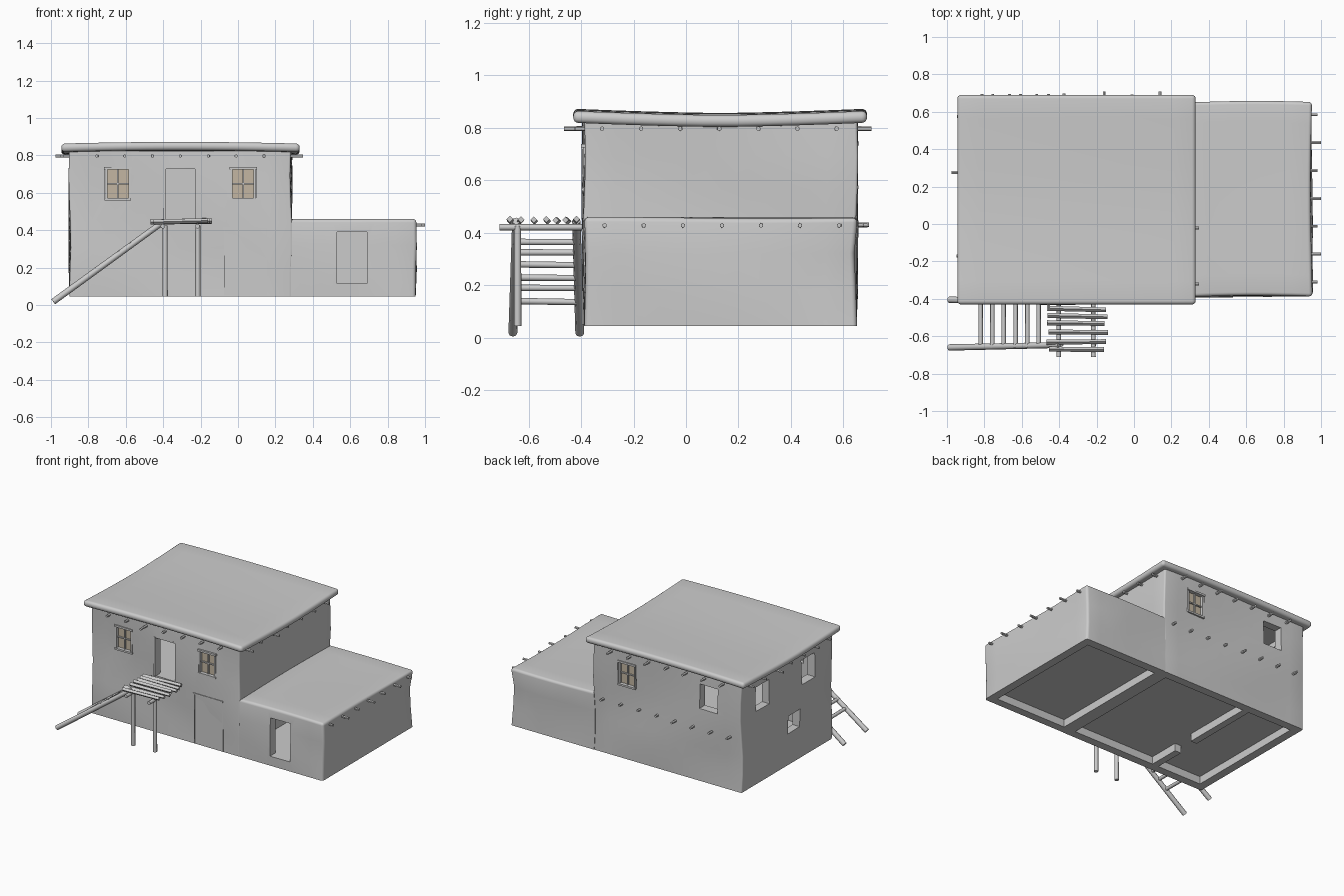
import bpy, bmesh, math, random
from mathutils import Vector

if "Cube" in bpy.data.objects:
    bpy.data.objects.remove(bpy.data.objects["Cube"])

random.seed(4)
tan = bpy.data.materials.new("tan_glass")
tan.diffuse_color = (0.55, 0.47, 0.36, 1)
tan.use_nodes = True
tan.node_tree.nodes["Principled BSDF"].inputs["Base Color"].default_value = tan.diffuse_color


def make(name, bm, smooth=None):
    bmesh.ops.recalc_face_normals(bm, faces=bm.faces)
    me = bpy.data.meshes.new(name)
    bm.to_mesh(me)
    bm.free()
    ob = bpy.data.objects.new(name, me)
    bpy.context.collection.objects.link(ob)
    return ob


def smooth(ob, deg=35):
    bpy.ops.object.select_all(action='DESELECT')
    ob.select_set(True)
    bpy.context.view_layer.objects.active = ob
    bpy.ops.object.shade_smooth_by_angle(angle=math.radians(deg))


def add_box(bm, lo, hi):
    vs = bmesh.ops.create_cube(bm, size=1)['verts']
    for v in vs:
        v.co = Vector([lo[i] + (v.co[i] + .5) * (hi[i] - lo[i]) for i in range(3)])
    return vs


def box(name, lo, hi):
    bm = bmesh.new()
    add_box(bm, lo, hi)
    return make(name, bm)


def soft_box(name, lo, hi, pick, bevel, warp):
    """Box with chosen edges rounded, sliced into a grid and warped."""
    bm = bmesh.new()
    add_box(bm, lo, hi)
    edges = [e for e in bm.edges if pick(e)]
    bmesh.ops.bevel(bm, geom=edges, offset=bevel, segments=4, profile=.5, affect='EDGES')
    for axis in range(3):
        n = max(1, round((hi[axis] - lo[axis]) / .12))
        no = Vector([float(axis == i) for i in range(3)])
        for k in range(1, n):
            p = no * (lo[axis] + (hi[axis] - lo[axis]) * k / n)
            bmesh.ops.bisect_plane(bm, geom=bm.verts[:] + bm.edges[:] + bm.faces[:],
                                   plane_co=p, plane_no=no)
    for v in bm.verts:
        v.co = warp(v.co.copy())
    bmesh.ops.triangulate(bm, faces=bm.faces[:])
    return make(name, bm)


def poles(name, pairs, r, sides=8):
    """Several round poles, each between two points, in one object."""
    bm = bmesh.new()
    for a, b in pairs:
        a, b = Vector(a), Vector(b)
        vs = bmesh.ops.create_cone(bm, cap_ends=True, segments=sides, radius1=r,
                                   radius2=r * .93, depth=(b - a).length)['verts']
        rot = (b - a).to_track_quat('Z', 'Y')
        for v in vs:
            v.co = rot @ v.co + (a + b) / 2
    ob = make(name, bm)
    if sides > 6:
        smooth(ob, 50)
    return ob


def carve(ob, cutters):
    bpy.context.view_layer.objects.active = ob
    for lo, hi in cutters:
        c = box("cutter", lo, hi)
        c.hide_render = True
        m = ob.modifiers.new("cut", 'BOOLEAN')
        m.operation, m.object, m.solver = 'DIFFERENCE', c, 'EXACT'
        bpy.ops.object.modifier_apply(modifier=m.name)
        bpy.data.objects.remove(c, do_unlink=True)
    smooth(ob, 25)


# uneven plaster walls
def wobble(p):
    k = min(1, (p.z - .045) / .12) * .006
    p.x += k * math.sin(9 * p.z + 4 * p.y)
    p.y += k * math.sin(8 * p.z + 5 * p.x + 1)
    return p


def annex_warp(p):
    # pinched rear right corner, slightly sagging roof
    d = math.exp(-((p.x - .95) ** 2 + (p.y - .65) ** 2) / .02) * math.exp(-((p.z - .27) / .09) ** 2)
    p = wobble(p)
    p.y -= .022 * d
    p.x -= .012 * d
    if p.z > .42:
        p.z -= .006 * math.sin(3 * (p.x - .28)) * (1 + math.sin(5 * p.y)) / 2
    return p


def vertical(e):
    a, b = e.verts
    return abs(a.co.z - b.co.z) > .01


house = soft_box("main_walls", (-.9, -.39, .045), (.285, .65, .825), vertical, .01, wobble)
carve(house, [
    ((-.84, -.33, 0), (-.485, .59, .1)), ((-.435, -.33, 0), (.225, .59, .1)),       # underside
    ((-.5, -.1, 0), (-.42, .06, .1)),
    ((-.84, -.33, .115), (-.485, .59, .4)), ((-.435, -.33, .115), (.225, .59, .4)),  # ground rooms
    ((-.5, -.1, .115), (-.42, .06, .36)),
    ((-.84, -.33, .45), (.225, .59, .785)),                                         # upper room
    ((-.39, -.45, .452), (-.23, -.3, .73)),                                         # upper doorway
    ((-.71, -.45, .56), (-.575, -.3, .735)), ((-.04, -.45, .56), (.095, -.3, .735)),
    ((-.055, .55, .57), (.09, .7, .745)), ((-.71, .55, .57), (-.565, .7, .745)),
    ((-.95, .33, .57), (-.8, .48, .745)), ((-.95, -.185, .57), (-.8, -.035, .745)),
    ((-.95, -.02, .27), (-.8, .12, .4)),
])

annex = soft_box("annex_walls", (.28, -.388, .045), (.95, .652, .46),
                 lambda e: (vertical(e) and e.verts[0].co.x > .5) or
                 min(v.co.z for v in e.verts) > .4, .018, annex_warp)
carve(annex, [
    ((.32, -.33, 0), (.89, .59, .1)), ((.32, -.33, .115), (.89, .59, .41)),
    ((.53, -.45, .115), (.69, -.3, .39)),
])


# sagging roof slab with rounded rim
def sag(p):
    p.z += .016 * abs((p.y - .13) / .56) ** 1.5 - .009 * ((p.x + .31) / .64) ** 2
    return p


roof = soft_box("main_roof", (-.945, -.43, .812), (.33, .69, .857), lambda e: True, .02, sag)
smooth(roof, 60)


# framed windows: front pair and one at the rear
def window(name, cx, y, zc, s):
    w, h, t = .0675, .0875, .011
    bm = bmesh.new()

    def bar(x0, x1, z0, z1, out):
        ys = sorted((y + s * out, y - s * .03))
        add_box(bm, (cx + x0, ys[0], zc + z0), (cx + x1, ys[1], zc + z1))
    bar(-w, -w + t, -h, h, .002)
    bar(w - t, w, -h, h, .002)
    bar(-w - .006, w + .006, h - t, h + .003, .01)
    bar(-w - .003, w + .003, -h - .002, -h + t, .008)
    bar(-.004, .004, -h, h, -.008)
    bar(-w, w, -.004, .004, -.008)
    make(name + "_frame", bm)
    ys = sorted((y - s * .018, y - s * .024))
    pane = box(name + "_panes", (cx - w + .005, ys[0], zc - h + .005), (cx + w - .005, ys[1], zc + h - .005))
    pane.data.materials.append(tan)


window("front_left_window", -.642, -.39, .648, -1)
window("front_right_window", .027, -.39, .648, -1)
window("rear_window", .018, .65, .657, 1)

# upper door frame, lower door panel with its frame
box("upper_door_jamb", (-.4, -.398, .45), (-.385, -.35, .735))
box("upper_door_lintel", (-.395, -.394, .728), (-.225, -.35, .738))
box("lower_door_panel", (-.07, -.393, .05), (.15, -.37, .405))
box("lower_door_lintel", (-.08, -.399, .404), (.157, -.37, .414))
for i, x in enumerate((-.076, .15)):
    box(f"lower_door_jamb_{i}", (x, -.396, .05), (x + .006, -.37, .405))

# roof beam ends poking through the walls
R = .0095
rnd = random.uniform
xs = [-.755 + .149 * i for i in range(7)]
ys = [-.32 + .149 * i for i in range(7)]
poles("front_beam_ends", [((x, -.36, .797), (x, -.465 if i == 2 else rnd(-.428, -.415), .797))
                          for i, x in enumerate(xs)], R, 6)
poles("rear_beam_ends", [((x, .62, .797), (x, (.708 if i in (4, 6) else rnd(.685, .697)), .797))
                         for i, x in enumerate(xs)], R, 6)
poles("rear_floor_beam_ends", [((.21 - .146 * i, .62, .43), (.21 - .146 * i, rnd(.67, .7), .43))
                               for i in range(8)], R, 6)
poles("right_beam_ends", [((.25, y, .797), ((.348 if i in (0, 2) else rnd(.31, .33)), y, .797))
                          for i, y in enumerate(ys)], R, 6)
poles("left_beam_ends", [((-.86, y, .797), ((-.975 if i == 4 else rnd(-.95, -.935)), y, .797))
                         for i, y in enumerate(ys)], R, 6)
poles("annex_beam_ends", [((.91, y + .01, .428), ((1.0 if i % 2 else .98), y + .01, .428))
                          for i, y in enumerate(ys)], R, 6)

# ladder leaning on the porch
poles("ladder_rails", [((-.988, y, .018), (-.4, y2, .445)) for y, y2 in ((-.66, -.647), (-.405, -.418))], .017)
poles("ladder_rungs", [((x, -.66, .018 + (x + .988) * .726 + rnd(-.005, .005)),
                        (x, -.405, .018 + (x + .988) * .726 + rnd(-.005, .005)))
                       for x in (-.82, -.757, -.697, -.633, -.57, -.51)], .0125)

# porch: posts, bearers and loose planks
poles("porch_posts", [((x, -.642, .045), (x, -.642, .425)) for x in (-.39, -.215)], .0145)
poles("porch_bearers", [((x, -.71, .421), (x, -.36, .421)) for x in (-.402, -.217)], .0125)
poles("porch_planks", [((-.465 + rnd(-.005, .02), y + rnd(-.008, .008), .444),
                        (-.15 + rnd(-.015, .01), y + rnd(-.008, .008), .447 + rnd(0, .006)))
                       for y in (-.668, -.625, -.575, -.53, -.49, -.455, -.42)], .0135, 4)
